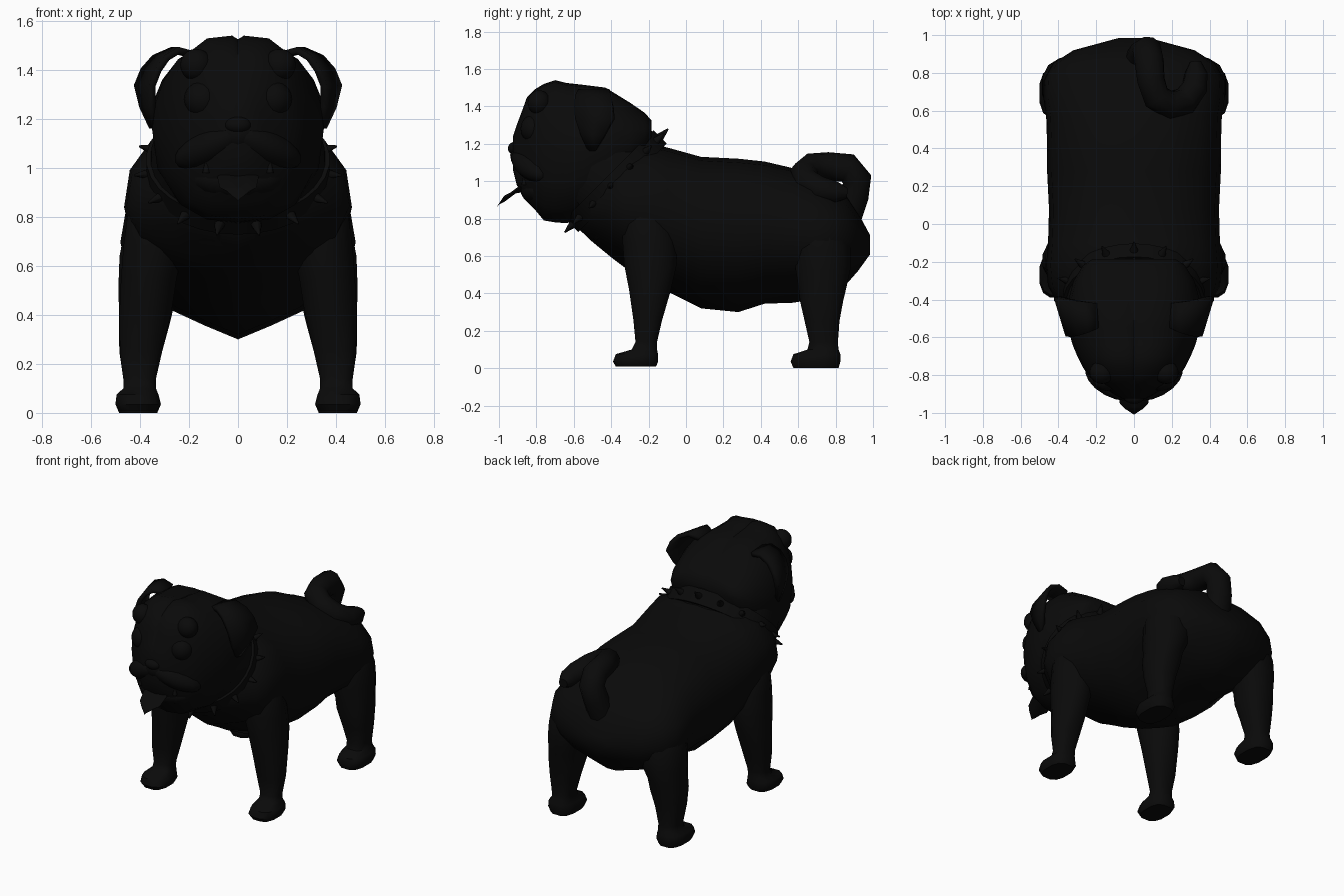
import bpy, bmesh, math
from mathutils import Vector, Matrix

if "Cube" in bpy.data.objects:
    bpy.data.objects.remove(bpy.data.objects["Cube"])

black = bpy.data.materials.new("black")
black.diffuse_color = (0.003, 0.003, 0.003, 1)
black.use_nodes = True
black.node_tree.nodes["Principled BSDF"].inputs["Base Color"].default_value = black.diffuse_color


def finish(bm, name, angle=50):
    bmesh.ops.recalc_face_normals(bm, faces=bm.faces)
    me = bpy.data.meshes.new(name)
    bm.to_mesh(me)
    bm.free()
    ob = bpy.data.objects.new(name, me)
    bpy.context.collection.objects.link(ob)
    me.materials.append(black)
    bpy.ops.object.select_all(action='DESELECT')
    ob.select_set(True)
    bpy.context.view_layer.objects.active = ob
    bpy.ops.object.shade_smooth_by_angle(angle=math.radians(angle))
    return ob


def loft(name, rings, closed=False, angle=50):
    """Skin a list of point rings; cap the ends unless closed."""
    bm = bmesh.new()
    rows = [[bm.verts.new(p) for p in r] for r in rings]
    n = len(rows[0])
    pairs = list(zip(rows, rows[1:])) + ([(rows[-1], rows[0])] if closed else [])
    for a, b in pairs:
        for i in range(n):
            j = (i + 1) % n
            bm.faces.new((a[i], a[j], b[j], b[i]))
    if not closed:
        bm.faces.new(rows[0])
        bm.faces.new(rows[-1])
    return finish(bm, name, angle)


def blob(name, loc, size, rot=(0, 0, 0), seg=16):
    """Ellipsoid, tilted by Y first and then turned by Z."""
    bm = bmesh.new()
    bmesh.ops.create_uvsphere(bm, u_segments=seg, v_segments=seg // 2 + 2, radius=1)
    m = Matrix.Translation(loc)
    for k, ax in ((2, 'Z'), (1, 'Y'), (0, 'X')):
        m = m @ Matrix.Rotation(rot[k], 4, ax)
    bm.transform(m @ Matrix.Diagonal((*size, 1)))
    return finish(bm, name)


def sections(half, data):
    """Mirror a half outline and fit it to (y, bottom, top, half width)."""
    outline = half + [(-x, z) for x, z in half[-2:0:-1]]
    return [[(x * w, y, (b + t) / 2 + z * (t - b) / 2) for x, z in outline]
            for y, b, t, w in data]


# Body with a keeled belly
body_half = [(0, -1), (.3, -.86), (.57, -.72), (.87, -.42), (1, 0),
             (.95, .42), (.76, .76), (.4, .95), (0, 1)]
loft("body", sections(body_half, [
    (-.59, .76, .95, .18), (-.5, .675, 1.05, .32), (-.39, .585, 1.12, .42),
    (-.33, .54, 1.15, .455), (-.22, .48, 1.2, .465), (-.1, .41, 1.18, .455),
    (.08, .32, 1.13, .45), (.28, .30, 1.12, .46), (.42, .345, 1.105, .46),
    (.57, .35, 1.07, .465), (.67, .365, 1.03, .48), (.76, .39, .98, .478),
    (.85, .44, .94, .43), (.92, .52, .83, .32), (.985, .61, .71, .08)]))

# Neck and collar share a plane leaning back at 45 degrees
C = Vector((0, -.375, 1.0))
UP = Vector((0, 1, 1)).normalized()
FWD = Vector((0, -1, 1)).normalized()
SIDE = Vector((1, 0, 0))


def oval(n, rx, ry, count=30):
    return [C + FWD * n + SIDE * rx * math.sin(a) + UP * ry * math.cos(a)
            for a in (2 * math.pi * i / count for i in range(count))]


loft("neck", [oval(-.15, .385, .31), oval(0, .36, .315), oval(.08, .355, .33),
              oval(.2, .33, .34)])
loft("collar", [oval(-.05, .34, .3), oval(-.05, .378, .335),
                oval(.05, .375, .335), oval(.05, .34, .3)], closed=True, angle=35)

# Collar spikes
for i in range(15):
    a = 2 * math.pi * i / 15
    base = C + SIDE * .355 * math.sin(a) + UP * .325 * math.cos(a)
    d = (SIDE * math.sin(a) / .38 + UP * math.cos(a) / .33).normalized()
    bm = bmesh.new()
    bmesh.ops.create_cone(bm, cap_ends=True, segments=8, radius1=.028, radius2=.004, depth=.08)
    bm.transform(Matrix.Translation(base + d * .03) @ d.to_track_quat('Z', 'Y').to_matrix().to_4x4())
    finish(bm, "collar_spike", 60)

# Head with a groove along the crown, tapering to the face
head_half = [(0, -1), (.4, -.96), (.72, -.8), (.94, -.45), (1, 0), (.96, .3),
             (.87, .55), (.7, .8), (.42, .97), (.08, 1), (0, .96)]
loft("head", sections(head_half, [
    (-.185, 1.22, 1.325, .22), (-.22, 1.12, 1.365, .27), (-.3, 1.0, 1.42, .32),
    (-.43, .88, 1.5, .355), (-.55, .8, 1.515, .35), (-.64, .775, 1.525, .325),
    (-.7, .78, 1.54, .3), (-.76, .79, 1.52, .27), (-.81, .85, 1.49, .235),
    (-.85, .89, 1.45, .185), (-.875, .93, 1.38, .145), (-.905, .98, 1.3, .1),
    (-.925, 1.06, 1.24, .06)]))

# Face: muzzle, nose, jaw, tongue
blob("muzzle", (0, -.855, 1.14), (.1, .085, .08))
blob("nose", (0, -.915, 1.175), (.055, .037, .035))
blob("lower_jaw", (0, -.785, .955), (.19, .1, .085))
loft("tongue", [[(x * w, y + t * .02, z + t * .03) for x, t in
                 ((-1, 0), (-.5, .7), (0, .4), (.5, .7), (1, 0), (.5, -.7), (0, -1), (-.5, -.7))]
                for y, z, w in ((-.8, .98, .07), (-.89, .965, .085), (-.95, .92, .075),
                                (-.98, .905, .045), (-.99, .895, .015))])
for s in (-1, 1):
    blob("jowl", (s * .115, -.83, 1.085), (.17, .085, .07), (0, s * .4, s * .5))
    blob("eye", (s * .145, -.815, 1.28), (.075, .07, .075))
    blob("brow", (s * .17, -.785, 1.42), (.066, .062, .066))
    bm = bmesh.new()
    bmesh.ops.create_cone(bm, cap_ends=True, segments=8, radius1=.015, radius2=.002, depth=.06)
    bm.transform(Matrix.Translation((s * .13, -.865, 1.01)))
    finish(bm, "tooth", 60)

    # Folded ear: root, ridge, outer bend, hanging tip; each row runs front to back
    bm = bmesh.new()
    rows = []
    for x0, y0, x1, y1, z in ((.19, -.55, .2, -.42, 1.465), (.24, -.575, .27, -.41, 1.48),
                              (.29, -.59, .34, -.4, 1.45), (.325, -.595, .385, -.39, 1.4),
                              (.35, -.59, .412, -.385, 1.335), (.35, -.56, .39, -.43, 1.25),
                              (.335, -.52, .35, -.48, 1.165)):
        rows.append([bm.verts.new((s * (x0 + (x1 - x0) * u), y0 + (y1 - y0) * u, z))
                     for u in (0, .5, 1)])
    for a, b in zip(rows, rows[1:]):
        for i in range(2):
            bm.faces.new((a[i], a[i + 1], b[i + 1], b[i]))
    ear = finish(bm, "ear")
    mod = ear.modifiers.new("thickness", 'SOLIDIFY')
    mod.thickness, mod.offset = .028, 0

# Legs: (z, front, back, inner, outer)
front_leg = [(.01, -.375, -.16, .33, .485), (.035, -.39, -.15, .315, .5),
             (.075, -.375, -.15, .325, .495), (.1, -.29, -.155, .335, .468),
             (.14, -.27, -.155, .335, .468), (.25, -.28, -.13, .31, .482),
             (.42, -.305, -.08, .27, .484), (.55, -.33, -.05, .25, .478),
             (.68, -.34, -.05, .22, .468), (.8, -.34, -.08, .2, .452), (.9, -.3, -.12, .2, .4)]
hind_leg = [(0, .575, .815, .33, .485), (.035, .56, .825, .315, .5),
            (.075, .575, .825, .325, .495), (.1, .65, .815, .335, .468),
            (.14, .66, .812, .335, .468), (.25, .635, .82, .31, .484),
            (.36, .61, .84, .28, .486), (.44, .6, .86, .26, .487), (.53, .585, .88, .22, .488),
            (.64, .58, .88, .18, .484), (.74, .6, .85, .18, .465), (.84, .65, .8, .18, .38)]
for name, data in (("front_leg", front_leg), ("hind_leg", hind_leg)):
    for s in (-1, 1):
        rings = []
        for z, f, b, i, o in data:
            e = .75 if z < .4 else .95
            ring = []
            for k in range(12):
                a = math.pi * (k + .5) / 6
                c, q = (math.copysign(abs(v) ** e, v) for v in (math.cos(a), math.sin(a)))
                ring.append((s * ((i + o) / 2 + c * (o - i) / 2 * 1.03),
                             (f + b) / 2 + q * (b - f) / 2 * 1.03, z))
            rings.append(ring)
        loft(name, rings)

# Curled tail swept along a path, tilted to one side
path = [Vector(p) for p in ((.03, .85, .8), (.05, .9, .92), (.07, .915, 1.01), (.08, .865, 1.07),
                            (.09, .76, 1.08), (.12, .67, 1.075), (.19, .63, 1.04),
                            (.27, .65, .99), (.32, .72, .955), (.33, .8, .94), (.325, .86, .935))]
radii = (.09, .08, .08, .08, .075, .075, .075, .075, .07, .06, .03)
rings = []
ref = Vector((1, 0, 0))
for i, p in enumerate(path):
    t = (path[min(i + 1, len(path) - 1)] - path[max(i - 1, 0)]).normalized()
    ref = (ref - t * ref.dot(t)).normalized()
    other = t.cross(ref)
    rings.append([p + radii[i] * (ref * math.cos(a) + other * math.sin(a))
                  for a in (math.pi * k / 5 for k in range(10))])
loft("tail", rings)
